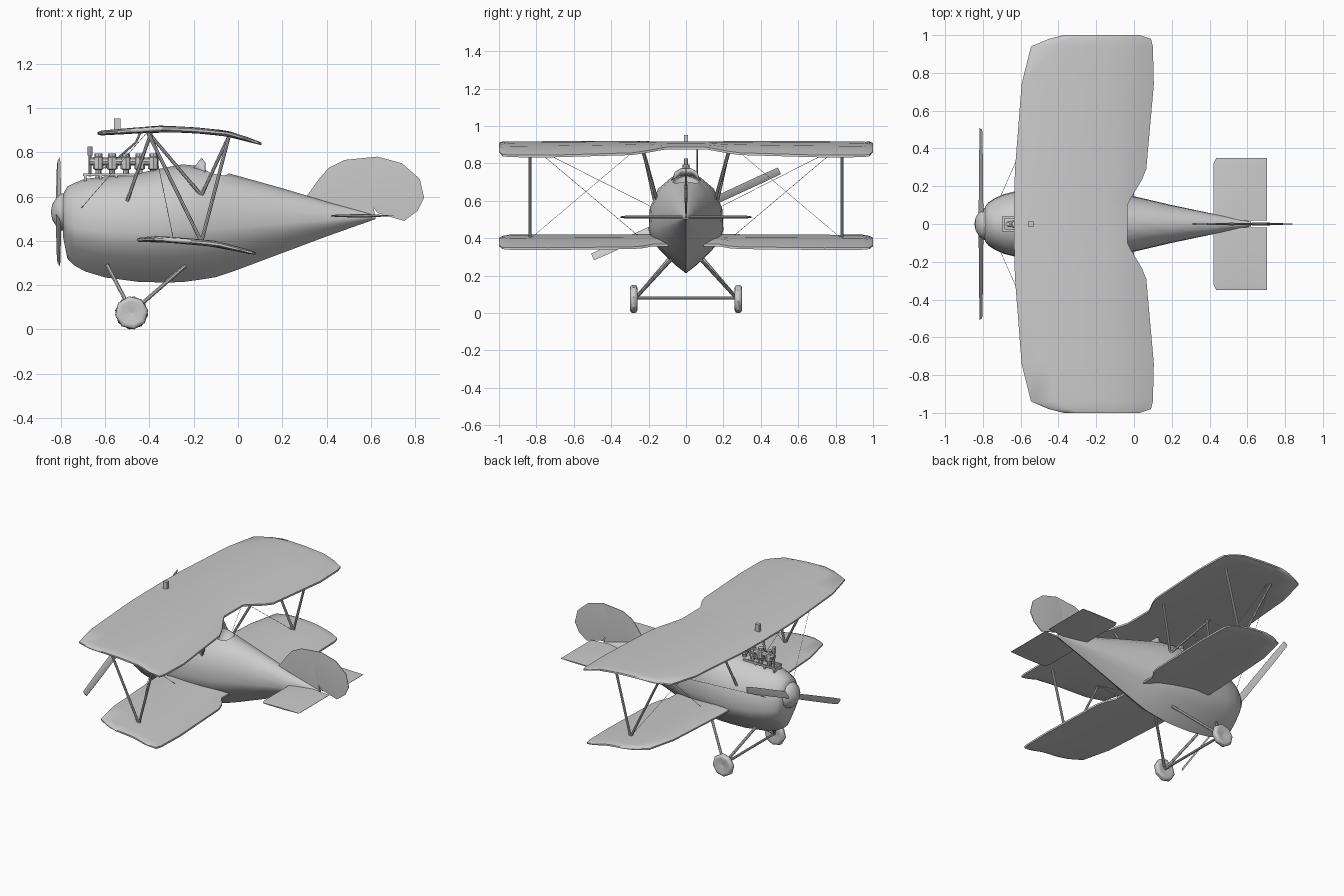
import bpy, bmesh, math
from mathutils import Vector

if "Cube" in bpy.data.objects:
    bpy.data.objects.remove(bpy.data.objects["Cube"])


def mesh(name, verts, faces):
    bm = bmesh.new()
    vs = [bm.verts.new(v) for v in verts]
    for f in faces:
        bm.faces.new([vs[i] for i in f])
    bmesh.ops.remove_doubles(bm, verts=bm.verts, dist=1e-5)
    bmesh.ops.recalc_face_normals(bm, faces=bm.faces)
    me = bpy.data.meshes.new(name)
    bm.to_mesh(me)
    bm.free()
    ob = bpy.data.objects.new(name, me)
    bpy.context.collection.objects.link(ob)
    return ob


def loft(name, rings):
    n, m = len(rings[0]), len(rings)
    faces = [(i * n + j, i * n + (j + 1) % n, (i + 1) * n + (j + 1) % n, (i + 1) * n + j)
             for i in range(m - 1) for j in range(n)]
    faces += [tuple(range(n)), tuple(range((m - 1) * n, m * n))]
    return mesh(name, [v for r in rings for v in r], faces)


def turned(name, profile, origin, axis, n, phase=0.0):
    """Revolve (radius, height) points about an axis."""
    q = Vector((0, 0, 1)).rotation_difference(Vector(axis))
    rings = [[Vector(origin) + q @ Vector((max(r, 1e-4) * math.cos(phase + math.tau * k / n),
                                          max(r, 1e-4) * math.sin(phase + math.tau * k / n), h))
              for k in range(n)] for r, h in profile]
    return loft(name, rings)


def rod(name, a, b, r, n=8):
    d = Vector(b) - Vector(a)
    return turned(name, [(r, 0), (r, d.length)], a, d.normalized(), n)


def box(name, lo, hi):
    return loft(name, [[(lo[0], lo[1], z), (hi[0], lo[1], z), (hi[0], hi[1], z), (lo[0], hi[1], z)]
                       for z in (lo[2], hi[2])])


def interp(table, x):
    for (x0, z0), (x1, z1) in zip(table, table[1:]):
        if x <= x1:
            return z0 + (z1 - z0) * (x - x0) / (x1 - x0)
    return table[-1][1]


def wing(name, stations, camber, thick):
    """Stations: (y, leading x, trailing x, thickness factor)."""
    rings = []
    for y, le, te, k in stations:
        pts = [(le + (te - le) * t, h * k) for t, h in thick]
        rings.append([(x, y, interp(camber, x) + h) for x, h in pts] +
                     [(x, y, interp(camber, x) - h) for x, h in reversed(pts)])
    return loft(name, rings)


def both_sides(half):
    return [(-y, a, b, k) for y, a, b, k in reversed(half)] + half


def blade_plate(name, outline, centre, edge, mid):
    """Thin plate, thicker at its centre, in the xz plane."""
    n = len(outline)
    v = [(x, s * edge, z) for s in (-1, 1) for x, z in outline]
    v += [(centre[0], s * mid, centre[1]) for s in (-1, 1)]
    f = []
    for i in range(n):
        j = (i + 1) % n
        f += [(i, j, 2 * n), (n + i, n + j, 2 * n + 1), (i, j, n + j, n + i)]
    return mesh(name, v, f)


# Fuselage: x, half width, bottom, top
section = [(0, 0), (.3, .09), (.65, .22), (.92, .34), (1, .45), (.97, .66), (.75, .85), (.4, .96), (0, 1)]
section += [(-y, z) for y, z in reversed(section[1:-1])]
body = [(-.79, .09, .42, .61), (-.77, .115, .32, .645), (-.74, .135, .29, .66), (-.69, .158, .262, .68),
        (-.6, .18, .235, .69), (-.45, .195, .215, .705), (-.33, .2, .212, .73), (-.25, .198, .214, .745),
        (-.17, .188, .225, .737), (-.1, .172, .236, .72), (0, .147, .27, .693), (.2, .1, .345, .637),
        (.4, .058, .42, .577), (.62, .012, .498, .515)]
fuselage = loft("fuselage", [[(x, w * a, b + (t - b) * c) for a, c in section] for x, w, b, t in body])

# Cockpit opening
cutter = turned("cockpit_cutter", [(math.sin(a * math.pi / 8), -math.cos(a * math.pi / 8)) for a in range(9)],
                (0, 0, 0), (0, 0, 1), 16)
cutter.scale = (.06, .075, .08)
cutter.location = (-.1, 0, .725)
mod = fuselage.modifiers.new("cockpit", "BOOLEAN")
mod.operation, mod.object, mod.solver = "DIFFERENCE", cutter, "EXACT"
bpy.context.view_layer.objects.active = fuselage
bpy.ops.object.modifier_apply(modifier=mod.name)
bpy.data.objects.remove(cutter)

# Windscreen
screen = mesh("windscreen", [(-.15, -.08, .70), (-.2, -.04, .73), (-.2, .04, .73), (-.15, .08, .70),
                             (-.15, -.06, .755), (-.165, -.025, .775), (-.165, .025, .775), (-.15, .06, .755)],
              [(0, 1, 5, 4), (1, 2, 6, 5), (2, 3, 7, 6)])
screen.modifiers.new("thickness", "SOLIDIFY").thickness = .005

# Wings
foil = [(0, .005), (.03, .011), (.2, .013), (.4, .014), (.6, .013), (.8, .012), (.92, .01), (1, .006)]
wing("upper_wing", both_sides([
    (0, -.635, -.035, 1), (.1, -.635, -.035, 1), (.13, -.634, -.02, 1), (.23, -.632, .04, 1),
    (.29, -.63, .065, 1), (.74, -.595, .105, 1), (.94, -.545, .1, 1), (.98, -.45, .09, .85),
    (1, -.37, .03, .4)]),
    [(-.64, .885), (-.5, .895), (-.35, .906), (-.2, .9), (-.05, .886), (.03, .862), (.11, .836)], foil)
wing("lower_wing", both_sides([
    (.0, -.455, -.01, 1), (.18, -.455, 0, 1), (.23, -.455, .04, 1), (.29, -.453, .06, 1),
    (.74, -.425, .08, 1), (.94, -.38, .075, 1), (.98, -.3, .065, .85), (1, -.23, .01, .4)][1:]),
    [(-.46, .404), (-.36, .409), (-.1, .387), (0, .362), (.08, .343)], foil)

# Tail surfaces
lens = [(0, .002), (.08, .005), (.3, .007), (.56, .008), (1, .001)]
for s, side in ((1, "left"), (-1, "right")):
    wing(side + "_tailplane", [(s * .018, .42, .705, 1), (s * .32, .42, .705, 1), (s * .349, .435, .705, .5)],
         [(0, .513), (1, .513)], lens)
blade_plate("fin", [(.30, .59), (.32, .615), (.37, .685), (.41, .73), (.48, .765), (.63, .78), (.60, .6),
                    (.62, .51), (.45, .54)], (.52, .66), .002, .007)
blade_plate("rudder", [(.63, .78), (.74, .75), (.82, .68), (.84, .595), (.81, .535), (.75, .49), (.63, .525),
                       (.575, .6), (.555, .68), (.58, .745)], (.66, .64), .002, .009)

# Spinner and propeller
hub = Vector((-.81, 0, .53))
turned("spinner", [(.0, .845), (.035, .838), (.065, .82), (.082, .8), (.086, .78)], (0, 0, .53), (-1, 0, 0), 12)
along = Vector((0, .908, .419))
across = Vector((0, -.419, .908))
for s, side in ((1, "left"), (-1, "right")):
    rings = []
    for d, w, p in ((.0, .016, .012), (.12, .02, .012), (.45, .021, .009), (.55, .019, .007)):
        c = hub + along * d * s
        u = across * w + Vector((s * p, 0, 0))
        nrm = u.cross(along).normalized() * .004
        rings.append([c + u, c + nrm, c - u, c - nrm])
    loft(side + "_propeller_blade", rings)

# Exposed engine on the cowling
for y in (-.035, .035):
    box("engine_rail", (-.70, y - .005, .693), (-.46, y + .005, .705))
for x in (-.69, -.62, -.55, -.48):
    box("engine_bearer", (x - .006, -.038, .66), (x + .006, .038, .70))
for i in range(5):
    x = -.63 + i * .062
    turned("cylinder_%d" % (i + 1), [(.014, .68), (.014, .72), (.024, .725), (.024, .775), (.018, .78), (.018, .795)],
           (x, 0, 0), (0, 0, 1), 8)
rod("camshaft", (-.67, 0, .758), (-.36, 0, .758), .017)
rod("filler_pipe", (-.668, 0, .69), (-.668, 0, .79), .006)
rod("filler_cap", (-.668, 0, .785), (-.668, 0, .825), .012)
for a, b in (((-.44, .06, .89), (-.46, .06, .845)), ((-.46, .06, .845), (-.58, .06, .74)),
             ((-.58, .06, .74), (-.6, .02, .73))):
    rod("fuel_pipe", a, b, .005)
box("wing_tank_cap", (-.56, -.012, .885), (-.53, .012, .952))

# Struts, wires and landing gear on each side
for s, side in ((1, "left"), (-1, "right")):
    for part, a, b, r in (
            ("front_cabane_strut", (-.39, .235, .895), (-.5, .165, .58), .008),
            ("mid_cabane_strut", (-.41, .235, .895), (-.165, .155, .605), .008),
            ("rear_cabane_strut", (-.04, .235, .875), (-.165, .155, .605), .008),
            ("front_wing_strut", (-.41, .835, .895), (-.165, .835, .395), .008),
            ("rear_wing_strut", (-.04, .835, .875), (-.165, .835, .395), .008),
            ("front_gear_leg", (-.59, .09, .29), (-.48, .27, .08), .009),
            ("rear_gear_leg", (-.24, .08, .285), (-.47, .265, .085), .009),
            ("nose_wire", (-.705, .15, .55), (-.41, .82, .89), .0012),
            ("landing_wire", (-.4, .25, .89), (-.165, .83, .4), .0012),
            ("flying_wire", (-.29, .24, .4), (-.39, .82, .89), .0012)):
        rod(side + "_" + part, (a[0], a[1] * s, a[2]), (b[0], b[1] * s, b[2]), r, 4 if r < .005 else 8)
    turned(side + "_wheel", [(0, .272), (.052, .26), (.066, .261), (.074, .268), (.0755, .279), (.074, .291),
                             (.066, .298), (.052, .299), (0, .283)],
           (-.48, 0, .075), (0, s, 0), 8, .15)
rod("axle", (-.48, -.28, .08), (-.48, .28, .08), .008)

# Smooth shading with crisp edges
bpy.ops.object.select_all(action="DESELECT")
for ob in bpy.context.scene.objects:
    ob.select_set(True)
    bpy.context.view_layer.objects.active = ob
bpy.ops.object.shade_smooth_by_angle(angle=math.radians(42))
